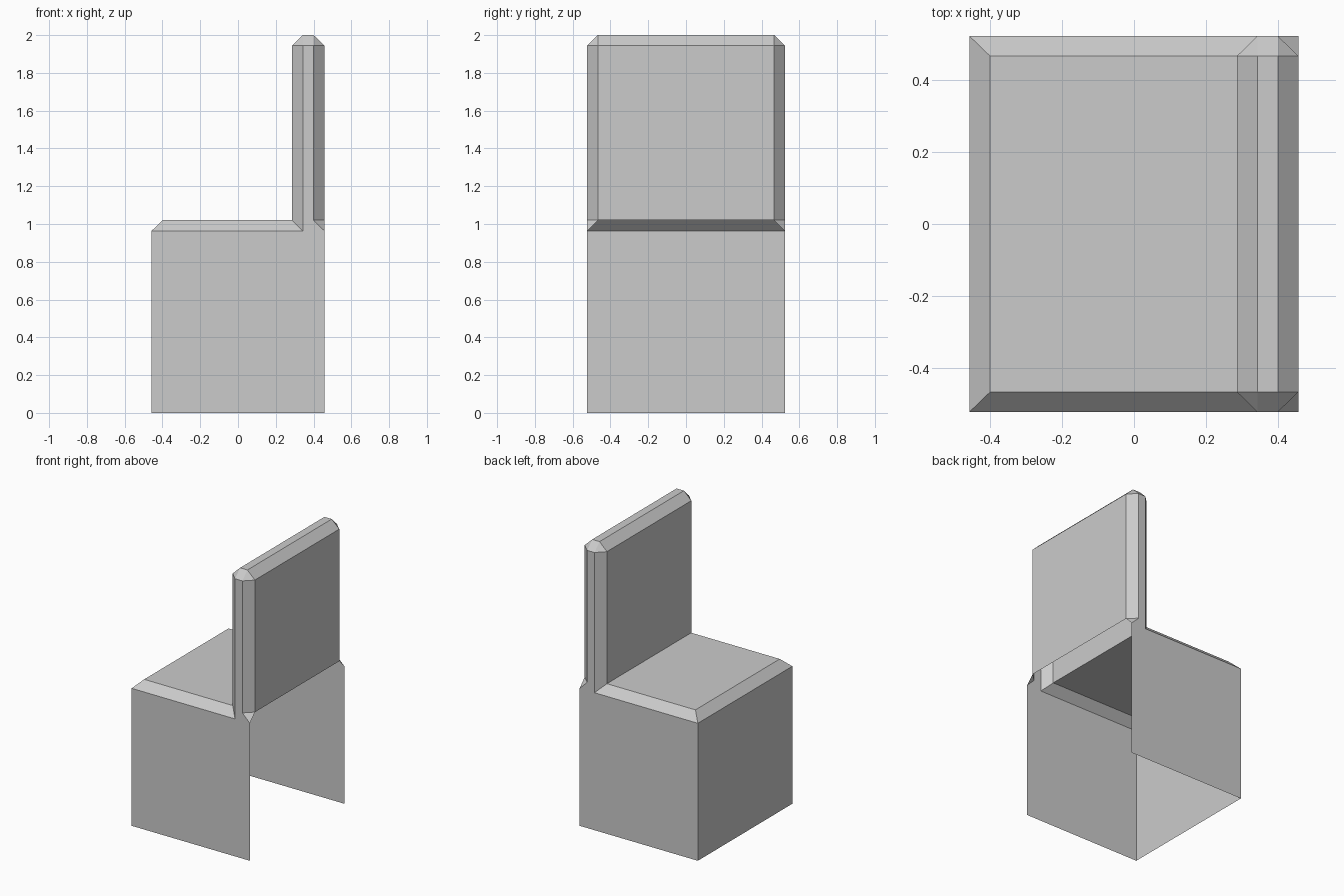
import bpy, bmesh
from mathutils import Vector

if "Cube" in bpy.data.objects:
    bpy.data.objects.remove(bpy.data.objects["Cube"])

grey = bpy.data.materials.new("light grey")
grey.diffuse_color = (0.6, 0.6, 0.6, 1)
grey.use_nodes = True
grey.node_tree.nodes["Principled BSDF"].inputs["Base Color"].default_value = grey.diffuse_color

# Key stations: outer size, bevel inset, seat and backrest planes
W, WI = 0.523, 0.467              # half width: outer, inside the bevel
XF, XFI = -0.458, -0.40           # open end of the seat: outer, bevelled
XB = (0.286, 0.343, 0.40, 0.458)  # backrest thickness stations
ZS, ZSI = 0.963, 1.02             # seat: bevel start, top
ZT, ZTI = 1.945, 2.0              # backrest: bevel start, top


def build(name, centre, spans, sides):
    """spans: (x, z, half width) rows stretched across y; sides: (x, y, z) loops mirrored in y."""
    bm = bmesh.new()
    loops = []
    for (x0, z0, w0), (x1, z1, w1) in spans:
        loops.append([(x0, -w0, z0), (x0, w0, z0), (x1, w1, z1), (x1, -w1, z1)])
    for loop in sides:
        loops.append([(x, -y, z) for x, y, z in loop])
        loops.append(list(loop))
    for loop in loops:
        face = bm.faces.new([bm.verts.new(p) for p in loop])
        face.normal_update()
        # point every face outward
        if face.normal.dot(face.calc_center_median() - Vector(centre)) < 0:
            face.normal_flip()
    bmesh.ops.remove_doubles(bm, verts=bm.verts, dist=1e-4)
    mesh = bpy.data.meshes.new(name)
    bm.to_mesh(mesh)
    bm.free()
    mesh.materials.append(grey)
    obj = bpy.data.objects.new(name, mesh)
    bpy.context.collection.objects.link(obj)
    return obj


x0, x1, x2, x3 = XB

# Seat box: open below and behind, bevelled on three top edges
build("seat", (0, 0, 0.5),
      spans=[((XF, 0, W), (XF, ZS, W)),          # end panel
             ((XF, ZS, W), (XFI, ZSI, WI)),      # end bevel
             ((XFI, ZSI, WI), (x0, ZSI, WI))],   # seat top
      sides=[[(XF, W, 0), (x3, W, 0), (x3, W, ZS), (x1, W, ZS), (XF, W, ZS)],     # side panel
             [(XF, W, ZS), (x1, W, ZS), (x0, WI, ZSI), (XFI, WI, ZSI)]])          # side bevel

# Backrest: hollow slab with bevelled rim, open into the seat box
build("backrest", ((x1 + x2) / 2, 0, 1.5),
      spans=[((x0, ZSI, WI), (x0, ZT, WI)),      # inner face
             ((x0, ZT, WI), (x1, ZTI, WI)),      # inner top bevel
             ((x1, ZTI, WI), (x2, ZTI, WI)),     # top
             ((x2, ZTI, WI), (x3, ZT, WI)),      # outer top bevel
             ((x3, ZT, WI), (x3, ZSI, WI))],     # outer face
      sides=[[(x1, W, ZS), (x3, W, ZS), (x2, W, ZSI), (x2, W, ZT), (x1, W, ZT)],  # edge strip
             [(x0, WI, ZSI), (x1, W, ZS), (x1, W, ZT), (x0, WI, ZT)],             # inner upright bevel
             [(x2, W, ZSI), (x3, WI, ZSI), (x3, WI, ZT), (x2, W, ZT)],            # outer upright bevel
             [(x1, W, ZT), (x2, W, ZT), (x2, WI, ZTI), (x1, WI, ZTI)],            # top end bevel
             [(x0, WI, ZT), (x1, W, ZT), (x1, WI, ZTI)],                          # inner top corner
             [(x3, WI, ZT), (x2, W, ZT), (x2, WI, ZTI)],                          # outer top corner
             [(x3, W, ZS), (x3, WI, ZSI), (x2, W, ZSI)]])                         # lower corner
